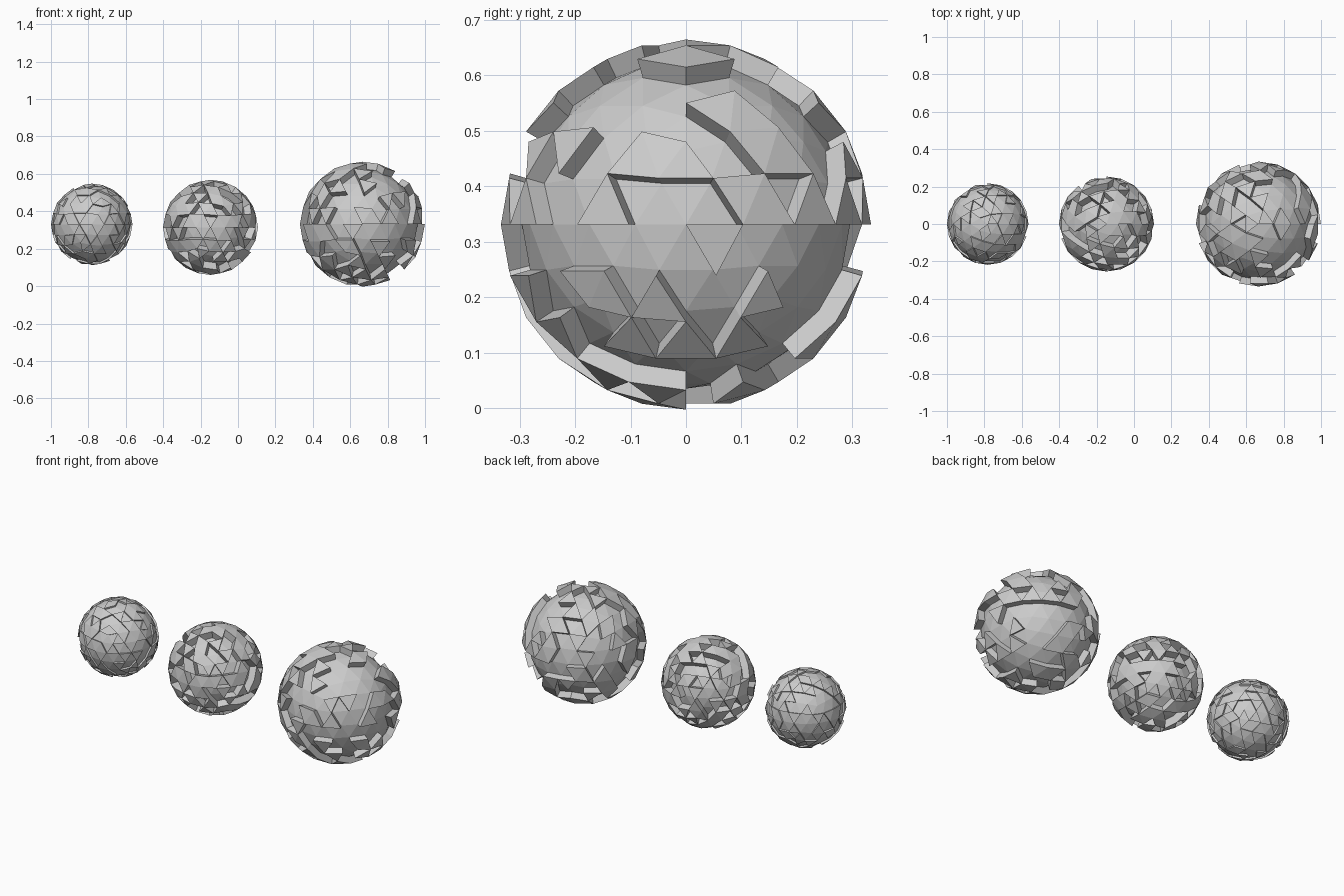
import bpy, bmesh, math, random
from mathutils import Vector

if "Cube" in bpy.data.objects:
    bpy.data.objects.remove(bpy.data.objects["Cube"])


def nearest_face(bm, direction):
    """Face of the ball pointing most closely along a direction."""
    d = direction.normalized()
    return max(bm.faces, key=lambda f: f.calc_center_median().normalized().dot(d))


def plated_ball(name, x, zc, base, outer, ratio, seed, picks=()):
    """Faceted ball with scattered triangular panels raised radially."""
    rng = random.Random(seed)
    bm = bmesh.new()
    bmesh.ops.create_icosphere(bm, subdivisions=3, radius=base)
    bm.faces.ensure_lookup_table()

    chosen = set()
    for f in bm.faces:
        # panels tend to stay apart: fewer next to already raised ones
        near = sum(g in chosen for e in f.edges for g in e.link_faces)
        raised = rng.random() < ratio * (1.2 - 0.35 * near)
        # where panels are picked by hand, leave the +x side to the picks
        if raised and not (picks and f.calc_center_median().x > 0.1 * base):
            chosen.add(f)
    for y, z in picks:
        dy, dz = y / outer, (z - zc) / outer
        dx = math.sqrt(max(0.0, 1 - dy * dy - dz * dz))
        chosen.add(nearest_face(bm, Vector((dx, dy, dz))))
    # panels at the extremes so the outline reaches its full size
    for d in ((1, 0.25, -0.1), (-1, 0.1, 0.1), (0.1, 1, 0.1),
              (0.1, -1, 0.1), (0.1, 0.05, 1), (0.05, -0.1, -1)):
        chosen.add(nearest_face(bm, Vector(d)))

    chosen = [f for f in bm.faces if f in chosen]
    res = bmesh.ops.extrude_face_region(bm, geom=chosen)
    for v in res["geom"]:
        if isinstance(v, bmesh.types.BMVert):
            v.co = v.co.normalized() * outer
    bmesh.ops.delete(bm, geom=[f for f in chosen if f.is_valid], context='FACES')
    bmesh.ops.recalc_face_normals(bm, faces=bm.faces[:])

    mesh = bpy.data.meshes.new(name)
    bm.to_mesh(mesh)
    bm.free()
    obj = bpy.data.objects.new(name, mesh)
    obj.location = (x, 0, zc)
    bpy.context.collection.objects.link(obj)
    return obj


# raised panels on the right side of the large ball, as (y, z)
right_panels = [
    (0, .43), (-.09, .445), (-.045, .465), (.05, .63), (-.04, .64),
    (.03, .56), (.09, .53), (.1, .385), (.15, .365), (.13, .46), (.23, .4),
    (.25, .37), (.19, .45), (-.2, .6), (-.21, .47), (-.15, .365),
    (-.29, .37), (-.28, .45), (-.05, .18), (0, .11), (.1, .12), (-.1, .14),
    (-.16, .21), (-.2, .22), (.15, .21), (.25, .13), (-.29, .2),
    (-.24, .13), (-.12, .05), (-.03, .02), (.11, .04), (.29, .45),
    (.3, .37), (.31, .22),
]

plated_ball("small_ball", -0.782, 0.33, 0.208, 0.218, 0.4, 3)
plated_ball("medium_ball", -0.147, 0.314, 0.212, 0.254, 0.6, 21)
plated_ball("large_ball", 0.665, 0.331, 0.296, 0.334, 0.42, 5, right_panels)
